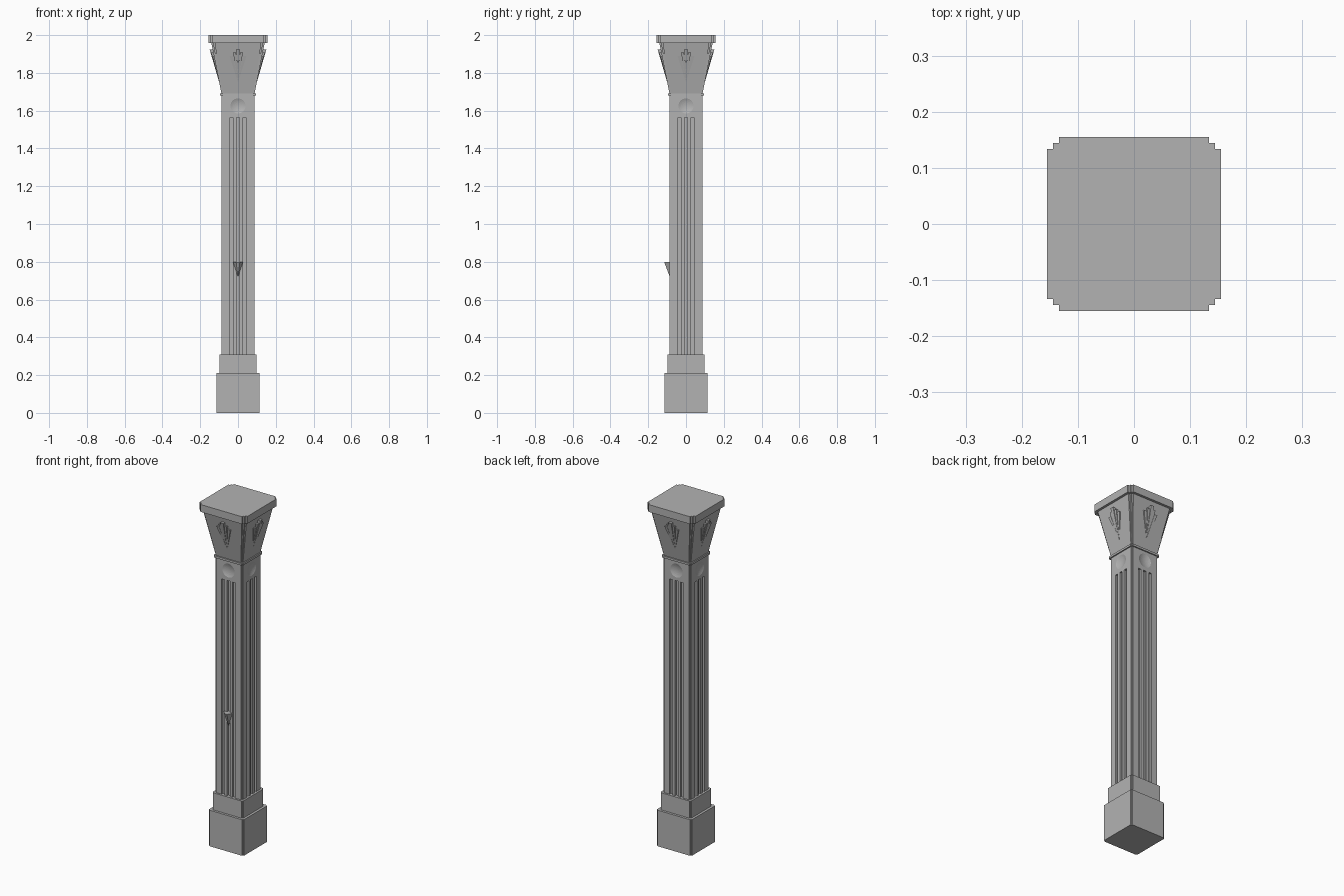
import bpy, bmesh, math
from mathutils import Matrix, Vector

if "Cube" in bpy.data.objects:
    bpy.data.objects.remove(bpy.data.objects["Cube"])

stone = bpy.data.materials.new("grey stone")
stone.diffuse_color = (0.45, 0.45, 0.45, 1)
stone.use_nodes = True
stone.node_tree.nodes["Principled BSDF"].inputs["Base Color"].default_value = stone.diffuse_color


def finish(bm, name):
    bmesh.ops.recalc_face_normals(bm, faces=bm.faces)
    me = bpy.data.meshes.new(name)
    bm.to_mesh(me)
    bm.free()
    me.materials.append(stone)
    ob = bpy.data.objects.new(name, me)
    bpy.context.collection.objects.link(ob)
    return ob


def section(h, s, flutes=False):
    """Square outline with two-step notched corners, optionally fluted sides."""
    side = []
    if flutes:
        w, d = 0.0174, 0.011
        for k in (-1, 0, 1):
            c = k * 2 * w
            side += [(h, c - w / 2), (h - d, c - w / 2), (h - d, c + w / 2), (h, c + w / 2)]
    side += [(h, h - 2 * s), (h - s, h - 2 * s), (h - s, h - s), (h - 2 * s, h - s), (h - 2 * s, h)]
    pts = []
    for i in range(4):
        for x, y in side:
            for _ in range(i):
                x, y = -y, x
            pts.append((x, y))
    return pts


def loft(name, levels):
    """levels: list of (z, half width, notch step, fluted)."""
    bm = bmesh.new()
    rings = [[bm.verts.new((x, y, z)) for x, y in section(h, s, f)] for z, h, s, f in levels]
    for a, b in zip(rings, rings[1:]):
        n = len(a)
        for i in range(n):
            bm.faces.new((a[i], a[(i + 1) % n], b[(i + 1) % n], b[i]))
    bm.faces.new(rings[0])
    bm.faces.new(rings[-1])
    return finish(bm, name)


# Stacked blocks
loft("base_block", [(0, 0.113, 0.004, False), (0.21, 0.113, 0.004, False)])
loft("base_step", [(0.21, 0.099, 0.004, False), (0.31, 0.099, 0.004, False)])
loft("fluted_shaft", [(0.31, 0.088, 0.004, True), (1.565, 0.088, 0.004, True)])
neck = loft("shaft_neck", [(1.565, 0.088, 0.004, False), (1.685, 0.088, 0.004, False)])
loft("neck_ring", [(1.68, 0.095, 0.004, False), (1.692, 0.095, 0.004, False)])
Z0, H0, Z1, H1 = 1.692, 0.088, 1.957, 0.141
loft("capital", [(Z0, H0, 0.004, False), (Z1, H1, 0.009, False)])
loft("top_slab", [(Z1, 0.155, 0.0105, False), (2.0, 0.155, 0.0105, False)])

# Shallow round dishes cut into the neck, one per side
r, depth = 0.04, 0.008
R = (r * r + depth * depth) / (2 * depth)
for i in range(4):
    bm = bmesh.new()
    prof = [bm.verts.new((0, -0.088 + depth, 1.625))]
    rings = []
    for k in range(1, 6):
        rr = r * 1.1 * k / 5
        y = -0.088 + depth - (R - math.sqrt(R * R - rr * rr))
        rings.append([bm.verts.new((rr * math.cos(t * math.pi / 16), y,
                                    1.625 + rr * math.sin(t * math.pi / 16))) for t in range(32)])
    for t in range(32):
        u = (t + 1) % 32
        bm.faces.new((prof[0], rings[0][t], rings[0][u]))
        for a, b in zip(rings, rings[1:]):
            bm.faces.new((a[t], b[t], b[u], a[u]))
    bm.faces.new(rings[-1])
    bmesh.ops.rotate(bm, verts=bm.verts, matrix=Matrix.Rotation(i * math.pi / 2, 3, 'Z'))
    cutter = finish(bm, "dish_cutter")
    cutter.hide_render = True
    mod = neck.modifiers.new("dish", 'BOOLEAN')
    mod.operation = 'DIFFERENCE'
    mod.solver = 'EXACT'
    mod.object = cutter
    bpy.context.view_layer.objects.active = neck
    bpy.ops.object.modifier_apply(modifier=mod.name)
    bpy.data.objects.remove(cutter, do_unlink=True)


def wedge(bm, apex, x0, x1, z, y_in, y_out):
    """Ray that widens and thickens from its bottom point to its top."""
    v = [bm.verts.new(p) for p in (apex, (x0, y_in, z), (x1, y_in, z), (x1, y_out, z), (x0, y_out, z))]
    for f in ((1, 2, 3, 4), (0, 1, 2), (0, 2, 3), (0, 3, 4), (0, 4, 1)):
        bm.faces.new([v[j] for j in f])


def face_y(z):
    return -(H0 + (H1 - H0) * (z - Z0) / (Z1 - Z0))


# Stepped fan of rays on each capital face
rays = [(-0.045, -0.026, 1.89, 0.008), (-0.026, -0.010, 1.908, 0.011), (-0.010, 0.010, 1.925, 0.016),
        (0.010, 0.026, 1.908, 0.011), (0.026, 0.045, 1.89, 0.008)]
for i, side in enumerate(("front", "right", "back", "left")):
    bm = bmesh.new()
    for x0, x1, z, out in rays:
        wedge(bm, (0, face_y(1.75), 1.75), x0, x1, z, face_y(z) + 0.002, face_y(z) - out)
    bmesh.ops.rotate(bm, verts=bm.verts, matrix=Matrix.Rotation(i * math.pi / 2, 3, 'Z'))
    finish(bm, side + "_fan")

# Small faceted bracket on the front of the shaft
bm = bmesh.new()
tip = bm.verts.new((0, -0.086, 0.72))
top = [bm.verts.new((x, y, 0.80)) for x, y in
       ((-0.026, -0.076), (-0.026, -0.09), (-0.010, -0.116), (0.010, -0.116), (0.026, -0.09), (0.026, -0.076))]
bm.faces.new(top)
for a, b in zip(top, top[1:] + top[:1]):
    bm.faces.new((tip, a, b))
finish(bm, "front_bracket")
